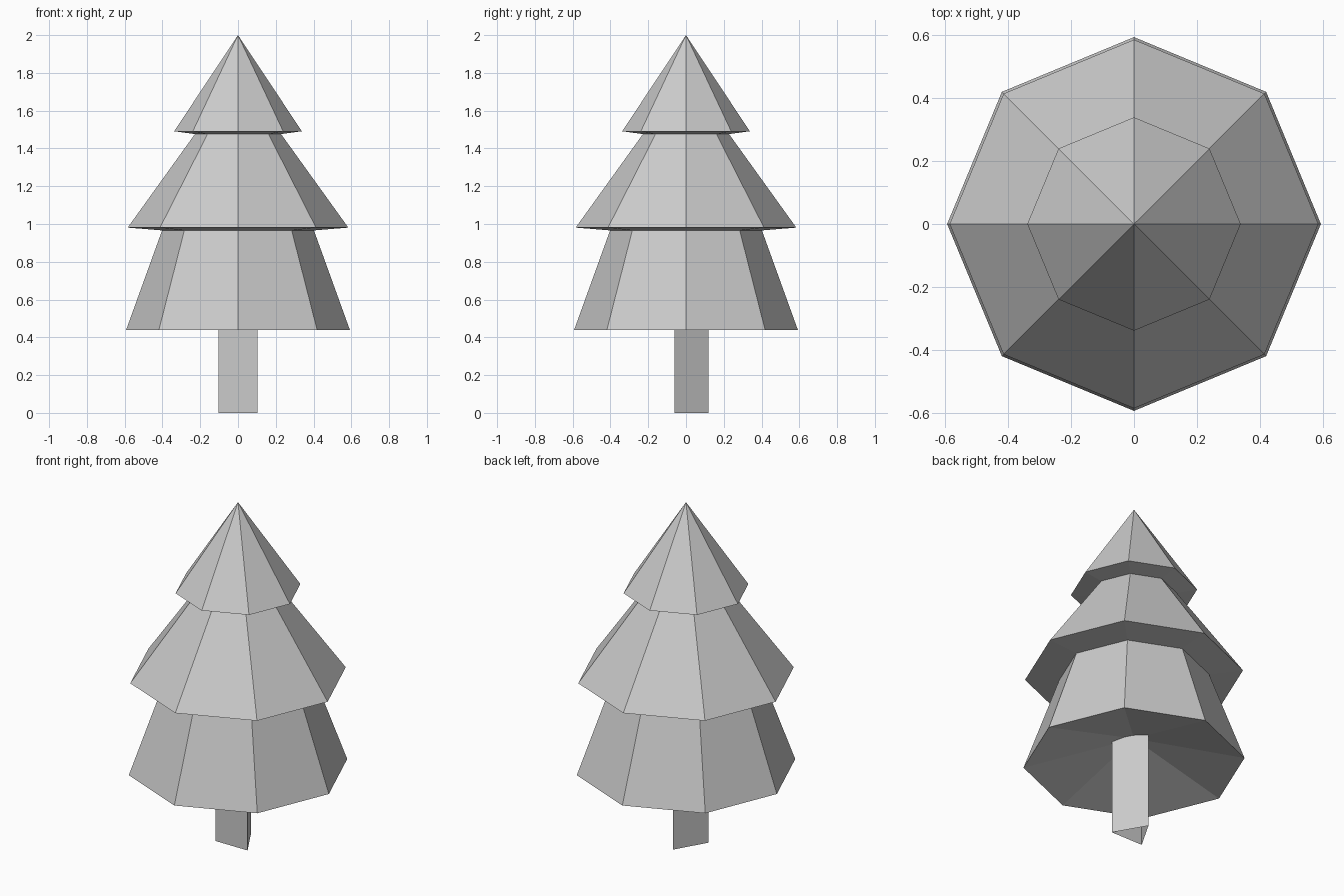
import bpy, bmesh
from math import cos, sin, tau

if "Cube" in bpy.data.objects:
    bpy.data.objects.remove(bpy.data.objects["Cube"])


def lathe(name, profile, sides, start=0.0):
    """Revolve (radius, z) points into flat facets; radius 0 becomes a tip."""
    bm = bmesh.new()
    rings = []
    for r, z in profile:
        if r == 0:
            rings.append([bm.verts.new((0, 0, z))] * sides)
        else:
            angles = [start + tau * i / sides for i in range(sides)]
            rings.append([bm.verts.new((r * cos(a), r * sin(a), z)) for a in angles])
    for low, high in zip(rings, rings[1:]):
        for i in range(sides):
            j = (i + 1) % sides
            # dict.fromkeys drops the repeated vertex at a tip
            bm.faces.new(list(dict.fromkeys((low[i], low[j], high[j], high[i]))))
    mesh = bpy.data.meshes.new(name)
    bm.to_mesh(mesh)
    bm.free()
    obj = bpy.data.objects.new(name, mesh)
    bpy.context.collection.objects.link(obj)
    return obj


# Three-sided open trunk, one corner towards the back
lathe("trunk", [(0.12, 0.0), (0.12, 0.59)], 3, tau / 4)

# Three-tier foliage: hollow underside, skirt, middle tier, top cone
lathe("foliage", [
    (0, 0.59), (0.592, 0.44),
    (0.402, 0.966), (0.584, 0.981),
    (0.228, 1.476), (0.338, 1.491),
    (0, 2.0),
], 8)
